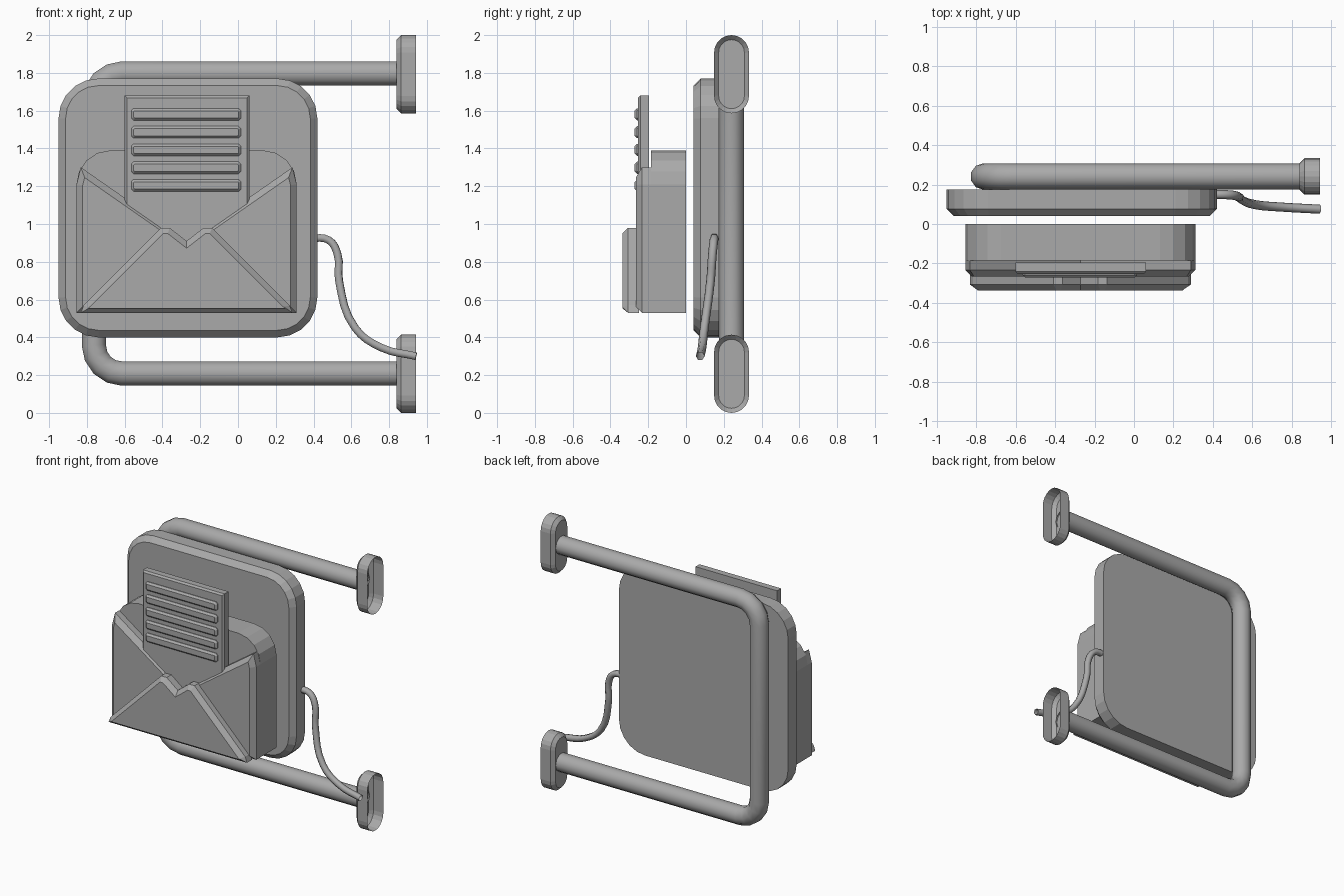
import bpy, bmesh
from math import sin, cos, pi
from mathutils import Vector

cube = bpy.data.objects.get("Cube")
if cube:
    bpy.data.objects.remove(cube)

GREY = (0.4, 0.4, 0.4, 1)
mat = bpy.data.materials.new("plain_grey")
mat.use_nodes = True
mat.diffuse_color = GREY
mat.node_tree.nodes["Principled BSDF"].inputs["Base Color"].default_value = GREY


def add(name, data):
    ob = bpy.data.objects.new(name, data)
    data.materials.append(mat)
    bpy.context.collection.objects.link(ob)
    return ob


def rounded(x0, x1, z0, z1, top, bottom, steps):
    """Rectangle outline with rounded top and bottom corners, counter-clockwise."""
    pts = []
    for i, (x, z, sx, sz, r) in enumerate([(x1, z1, -1, -1, top), (x0, z1, 1, -1, top),
                                           (x0, z0, 1, 1, bottom), (x1, z0, -1, 1, bottom)]):
        if r == 0:
            pts.append((x, z))
            continue
        for k in range(steps + 1):
            a = (i + k / steps) * pi / 2
            pts.append((x + sx * r + r * cos(a), z + sz * r + r * sin(a)))
    return pts


def prism(name, pts, near, far, bevel=0.0, axis="y", open_far=False):
    """Extrude an outline along an axis and chamfer the rim of the near end."""
    bm = bmesh.new()

    def ring(d):
        return [bm.verts.new((p, d, q) if axis == "y" else (d, p, q)) for p, q in pts]
    a, b = ring(near), ring(far)
    n = len(pts)
    front = bm.faces.new(a)
    back = bm.faces.new(b)
    for i in range(n):
        j = (i + 1) % n
        bm.faces.new((a[i], a[j], b[j], b[i]))
    bmesh.ops.recalc_face_normals(bm, faces=bm.faces)
    if open_far:
        bmesh.ops.delete(bm, geom=[back], context="FACES_ONLY")
    if bevel:
        bmesh.ops.bevel(bm, geom=list(front.edges), offset=bevel, segments=1,
                        profile=0.5, affect="EDGES")
    mesh = bpy.data.meshes.new(name)
    bm.to_mesh(mesh)
    bm.free()
    return add(name, mesh)


def tube(name, pts, radius, sides, smooth_path=False):
    """Open-ended round tube along a path."""
    cu = bpy.data.curves.new(name, "CURVE")
    cu.dimensions = "3D"
    cu.bevel_depth = radius
    cu.bevel_resolution = sides // 4 - 1
    cu.resolution_u = 4
    if smooth_path:
        sp = cu.splines.new("BEZIER")
        sp.bezier_points.add(len(pts) - 1)
        for bp, p in zip(sp.bezier_points, pts):
            bp.co = p
            bp.handle_left_type = bp.handle_right_type = "AUTO"
    else:
        sp = cu.splines.new("POLY")
        sp.points.add(len(pts) - 1)
        for pt, p in zip(sp.points, pts):
            pt.co = (*p, 1)
    sp.use_smooth = True
    return add(name, cu)


# Sign panel
prism("sign_panel", rounded(-0.95, 0.42, 0.4, 1.77, 0.21, 0.21, 5), 0.04, 0.175, 0.037)

# Envelope back, with rounded top corners
MID = -0.272
HALF = 0.583
prism("envelope_back", rounded(MID - HALF, MID + HALF, 0.53, 1.39, 0.18, 0, 4), -0.185, 0)


def mirrored(left):
    """Complete an outline given as offsets from the centre line."""
    return [(MID - d, z) for d, z in left] + [(MID + d, z) for d, z in reversed(left) if d]


# Envelope pocket with a V-shaped opening
prism("envelope_pocket",
      mirrored([(HALF, 0.53), (HALF, 1.21), (0.56, 1.3), (0, 0.91)][::1]),
      -0.266, -0.185, 0.033)

# Lower flap, notched at the top
prism("envelope_lower_flap",
      mirrored([(0.56, 0.53), (0.545, 0.57), (0.135, 0.98), (0.09, 0.98), (0, 0.91)]),
      -0.337, -0.25, 0.03)

# Letter and its raised lines
prism("letter_sheet", rounded(-0.6, 0.06, 0.8, 1.68, 0, 0, 1), -0.254, -0.196, 0.012)
for i in range(5):
    z = 1.58 - i * 0.094
    prism(f"letter_line_{i + 1}", rounded(-0.565, 0.015, z - 0.032, z + 0.032, 0.012, 0.012, 1),
          -0.272, -0.25, 0.013)

# Bent pipe frame
LOW, HIGH, LEFT, DEPTH, BEND, END = 0.208, 1.797, -0.763, 0.241, 0.15, 0.85
path = [(END, DEPTH, HIGH)]
for start, z in ((pi / 2, HIGH - BEND), (pi, LOW + BEND)):
    for k in range(5):
        a = start + k * pi / 8
        path.append((LEFT + BEND + BEND * cos(a), DEPTH, z + BEND * sin(a)))
path.append((END, DEPTH, LOW))
tube("pipe_frame", path, 0.067, 16)

# Hollow wall mounts
for name, z in (("lower_mount", 0.207), ("upper_mount", 1.793)):
    prism(name, rounded(DEPTH - 0.0925, DEPTH + 0.0925, z - 0.207, z + 0.207, 0.0924, 0.0924, 5),
          0.84, 0.943, 0.024, axis="x", open_far=True)

# Power cable
tube("cable", [(0.38, 0.15, 0.925), (0.48, 0.148, 0.915), (0.527, 0.14, 0.84),
               (0.535, 0.13, 0.7), (0.62, 0.097, 0.45), (0.76, 0.085, 0.345),
               (0.943, 0.075, 0.3)], 0.023, 8, smooth_path=True)
